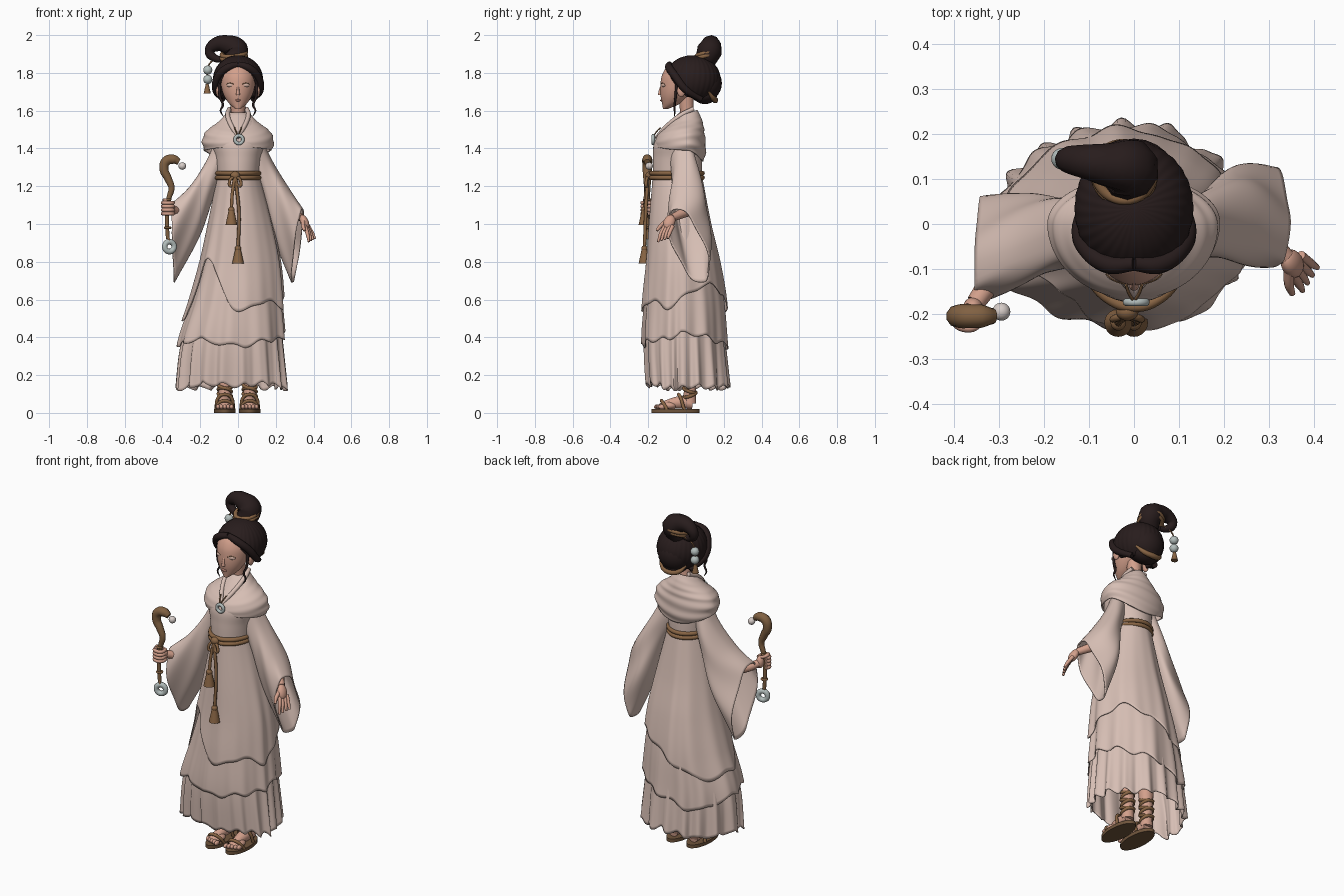
import bpy, bmesh, math
from math import sin, cos, pi, tau, radians, degrees
from mathutils import Vector

default = bpy.data.objects.get("Cube")
if default:
    bpy.data.objects.remove(default, do_unlink=True)


def colour(name, *rgb):
    m = bpy.data.materials.new(name)
    m.use_nodes = True
    m.diffuse_color = (*rgb, 1)
    m.node_tree.nodes["Principled BSDF"].inputs["Base Color"].default_value = (*rgb, 1)
    return m


cloth = colour("linen", .68, .52, .46)
skin = colour("skin", .65, .35, .26)
hair = colour("dark_hair", .021, .012, .012)
wood = colour("wood", .22, .12, .055)
cord = colour("cord", .25, .13, .058)
jade = colour("jade", .45, .51, .5)
pearl = colour("pearl", .68, .61, .58)
sole = colour("sole_leather", .16, .09, .045)
eye = colour("eyelid", .68, .46, .38)
lip = colour("lips", .55, .25, .19)


def finish(ob, name, mat, angle=50):
    ob.name = ob.data.name = name
    ob.data.materials.clear()
    ob.data.materials.append(mat)
    bpy.ops.object.select_all(action='DESELECT')
    ob.select_set(True)
    bpy.context.view_layer.objects.active = ob
    bpy.ops.object.shade_smooth_by_angle(angle=radians(angle))
    return ob


def spline(table, x):
    """Smooth interpolation of rows (key, values...)."""
    n = len(table) - 1
    i = next((k for k in range(n) if x <= table[k + 1][0]), n - 1)
    a, b = table[i], table[i + 1]
    before, after = table[max(i - 1, 0)], table[min(i + 2, n)]
    w = b[0] - a[0]
    t = min(max((x - a[0]) / w, 0), 1)
    out = []
    for k in range(1, len(a)):
        m = (b[k] - before[k]) / (b[0] - before[0]) * w
        q = (after[k] - a[k]) / (after[0] - a[0]) * w
        d = b[k] - a[k]
        out.append(a[k] + t * m + t * t * (3 * d - 2 * m - q) + t ** 3 * (m + q - 2 * d))
    return out


def sheet(name, f, around, along, mat, thick=0, cap=False):
    """Closed-around surface from f(angle, v)."""
    bm = bmesh.new()
    rings = [[bm.verts.new(f(tau * j / around, i / along)) for j in range(around)]
             for i in range(along + 1)]
    for low, high in zip(rings, rings[1:]):
        for j in range(around):
            k = (j + 1) % around
            bm.faces.new((low[j], low[k], high[k], high[j]))
    if cap:
        bm.faces.new(rings[0])
        bm.faces.new(rings[-1])
    bmesh.ops.remove_doubles(bm, verts=bm.verts, dist=1e-5)
    bmesh.ops.recalc_face_normals(bm, faces=bm.faces)
    me = bpy.data.meshes.new(name)
    bm.to_mesh(me)
    bm.free()
    ob = bpy.data.objects.new(name, me)
    bpy.context.collection.objects.link(ob)
    if thick:
        mod = ob.modifiers.new("thickness", 'SOLIDIFY')
        mod.thickness = thick
    return finish(ob, name, mat)


def loft(name, rows, mat, along=24):
    """Stack of ellipses: height, half width, centre y, half depth."""
    def f(a, v):
        z = rows[0][0] + (rows[-1][0] - rows[0][0]) * v
        hx, cy, hy = spline(rows, z)
        return hx * cos(a), cy + hy * sin(a), z
    return sheet(name, f, 40, along, mat, cap=True)


def tube(name, points, mat, radius=1.0, cyclic=False):
    """Round tube through points (x, y, z, optional radius)."""
    cu = bpy.data.curves.new(name, 'CURVE')
    cu.dimensions = '3D'
    cu.bevel_depth, cu.bevel_resolution, cu.resolution_u = 1, 3, 6
    cu.use_fill_caps = True
    s = cu.splines.new('BEZIER')
    s.bezier_points.add(len(points) - 1)
    s.use_cyclic_u = cyclic
    for b, p in zip(s.bezier_points, points):
        b.co = p[:3]
        b.radius = p[3] if len(p) > 3 else radius
        b.handle_left_type = b.handle_right_type = 'AUTO'
    ob = bpy.data.objects.new(name, cu)
    bpy.context.collection.objects.link(ob)
    bpy.ops.object.select_all(action='DESELECT')
    ob.select_set(True)
    bpy.context.view_layer.objects.active = ob
    bpy.ops.object.convert(target='MESH')
    return finish(bpy.context.object, name, mat)


def ball(name, loc, size, mat, rot=(0, 0, 0)):
    bpy.ops.mesh.primitive_uv_sphere_add(segments=24, ring_count=14, location=loc, rotation=rot)
    bpy.context.object.scale = size if isinstance(size, tuple) else (size,) * 3
    return finish(bpy.context.object, name, mat)


def ring(name, loc, major, minor, mat, rot=(0, 0, 0)):
    bpy.ops.mesh.primitive_torus_add(location=loc, rotation=rot, major_radius=major,
                                     minor_radius=minor, major_segments=36, minor_segments=10)
    return finish(bpy.context.object, name, mat)


def cone(name, loc, bottom, top, depth, mat, sides=20):
    bpy.ops.mesh.primitive_cone_add(vertices=sides, radius1=bottom, radius2=top,
                                    depth=depth, location=loc)
    return finish(bpy.context.object, name, mat)


# Skirt: height, right, left, front and back half sizes about y = -0.03
BODY = [(.1, .315, .26, .165, .26), (.37, .31, .25, .195, .25), (.6, .25, .24, .19, .24),
        (.8, .2, .225, .175, .21), (1, .16, .185, .165, .165), (1.27, .11, .115, .148, .115)]


def skirt(name, top, hem, pleats, depth, start, end):
    def f(a, v):
        low = spline(hem, degrees(a))[0] + .012 * sin(pleats * a + 1) + .008 * sin(5 * a)
        z = top + (low - top) * v
        right, left, front, back = spline(BODY, z)
        fold = sin(pleats * a + 1.6 * sin(3 * a)) + .2 * sin(2 * pleats * a + 2)
        r = start + (end - start) * v + depth * (.15 + v ** 1.4) * fold - .03 * v * cos(a - .9)
        return ((left if cos(a) > 0 else right) * cos(a) * r,
                -.03 + (back if sin(a) > 0 else front) * sin(a) * r, z)
    sheet(name, f, 220, 36, cloth, .005)


skirt("underskirt", .75, [(0, .13), (90, .14), (180, .13), (270, .15), (360, .13)], 17, .042, .86, 1)
skirt("middle_skirt", 1, [(0, .42), (60, .38), (120, .3), (180, .36), (225, .38),
                          (270, .36), (315, .38), (360, .42)], 11, .03, .9, 1.01)
skirt("wrap_skirt", 1.27, [(0, .6), (45, .68), (90, .58), (140, .47), (175, .49), (198, .56),
                           (218, .82), (240, .72), (270, .55), (310, .59), (335, .56),
                           (360, .6)], 9, .026, .98, 1.03)

# Bodice, neck and head
loft("bodice", [(1.23, .11, -.045, .13), (1.35, .122, -.045, .13), (1.44, .138, -.045, .12),
                (1.53, .1, -.015, .08), (1.59, .05, .008, .045)], cloth)
tube("neck", [(0, .02, 1.5, .043), (0, .005, 1.6, .038), (0, 0, 1.68, .042)], skin)
loft("head", [(1.61, .014, -.108, .014), (1.635, .045, -.08, .046), (1.68, .074, -.055, .08),
              (1.73, .089, -.036, .1), (1.79, .092, -.02, .106), (1.84, .07, -.005, .085),
              (1.87, .02, 0, .02)], skin)
tube("nose", [(0, -.129, 1.735, .005), (0, -.138, 1.7, .008), (0, -.138, 1.684, .011)], skin)
ball("lips", (0, -.13, 1.655), (.016, .007, .006), lip)
for side in (-1, 1):
    ball("eye", (side * .042, -.119, 1.735), (.021, .009, .01), eye, (0, 0, side * .35))
    tube("lash", [(side * .022, -.133, 1.74), (side * .042, -.127, 1.747),
                  (side * .063, -.111, 1.739)], cord, .0015)
    ball("ear", (side * .103, -.025, 1.705), (.014, .022, .033), skin)

# Hair shell swept back from the face
HAIRLINE = [(0, 60), (20, 67), (40, 88), (55, 108), (75, 136), (180, 148)]


def hair_shell(a, v):
    phi = radians(spline(HAIRLINE, degrees(min(a, tau - a)))[0]) * v
    r = 1 + .006 * sin(30 * a + 3 * phi) * sin(phi)
    return (.132 * r * sin(phi) * sin(a), .035 - .148 * r * sin(phi) * cos(a),
            1.765 + .128 * r * cos(phi))


sheet("hair_shell", hair_shell, 180, 30, hair, .02)
ball("hair_back", (0, .09, 1.745), (.1, .1, .1), hair)
ball("low_bun", (0, .1, 1.685), (.075, .065, .05), hair)
for side in (-1, 1):
    tube("hair_front_roll", [(0, -.088, 1.845, .016), (side * .055, -.09, 1.828, .021),
                             (side * .104, -.055, 1.78, .021), (side * .118, -.005, 1.715, .02),
                             (side * .08, .08, 1.66, .015)], hair)
    tube("loose_strand", [(side * .098, -.05, 1.74, .008), (side * .095, -.055, 1.67, .007),
                          (side * .08, -.06, 1.63, .006), (side * .092, -.06, 1.6, .005),
                          (side * .078, -.06, 1.57, .002)], hair)
tube("back_comb", [(-.085, .12, 1.7, .006), (-.05, .145, 1.665, .014), (0, .155, 1.655, .016),
                   (.05, .145, 1.665, .014), (.085, .12, 1.7, .006)], cord)

# Curled topknot with band and hanging beads
tube("topknot", [(-.02, .1, 1.86, .055), (-.012, .125, 1.92, .067), (-.06, .132, 1.95, .05),
                 (-.12, .14, 1.948, .037), (-.15, .142, 1.91, .026), (-.12, .13, 1.877, .02),
                 (-.075, .12, 1.87, .016)], hair)
for lift in (0, .017):
    ring("topknot_band", (-.022, .11 + lift / 3, 1.885 + lift), .064, .012, cord, (.25, -.12, 0))
tube("bead_string", [(-.09, .14, 1.88), (-.15, .145, 1.85), (-.163, .145, 1.74)], cord, .004)
for z in (1.815, 1.765):
    ball("bead", (-.16, .145, z), .024, jade)
cone("bead_tassel", (-.163, .145, 1.715), .019, .008, .05, cord)

# Draped shawl: half width, front and back depth, side, front and back height
SHAWL = [(0, .058, .05, .06, 1.59, 1.54, 1.605), (.3, .1, .105, .085, 1.545, 1.51, 1.55),
         (.65, .172, .15, .1, 1.487, 1.47, 1.47), (.85, .19, .165, .105, 1.435, 1.435, 1.39),
         (1, .18, .166, .095, 1.39, 1.41, 1.33)]


def shawl(a, v):
    hx, front, back, z, zf, zb = spline(SHAWL, v)
    s = sin(a)
    z += ((zb if s > 0 else zf) - z) * s * s
    r = 1 + (.018 + .016 * s) * v * sin(34 * v + 3 * s + 2 * cos(a))
    return hx * cos(a) * r, (back if s > 0 else front) * s * r, z


sheet("shawl", shawl, 96, 48, cloth, .008)
for side in (-1, 1):
    tube("collar_fold", [(side * .045, .04, 1.61, .012), (side * .055, -.02, 1.58, .013),
                         (side * .035, -.1, 1.52, .012), (side * -.005, -.16, 1.455, .009)], cloth)
    tube("pendant_cord", [(side * .018, -.135, 1.51), (side * .011, -.155, 1.49),
                          (0, -.172, 1.465)], cord, .0035)
ring("pendant", (.005, -.174, 1.447), .021, .009, jade, (pi / 2, 0, 0))

# Belt, knot and tasselled cords
for z in (1.245, 1.269):
    tube("belt", [(.113 * cos(k * tau / 12), -.048 + .136 * sin(k * tau / 12), z)
                  for k in range(12)], cord, .012, True)
ball("belt_knot", (-.015, -.195, 1.256), (.025, .02, .022), cord)
for side in (-1, 1):
    tube("belt_bow", [(-.015, -.2, 1.255), (side * .028 - .015, -.21, 1.23),
                      (side * .024 - .015, -.21, 1.2), (-.015, -.2, 1.25)], cord, .008)
for x, end in ((-.035, 1.075), (0, .87)):
    tube("belt_cord", [(-.015, -.203, 1.25), (x + .005, -.213, (end + 1.25) / 2),
                       (x, -.22, end)], cord, .009)
    ball("tassel_knot", (x, -.22, end), .017, cord)
    cone("tassel", (x, -.22, end - .042), .031, .015, .075, cord)

# Hanging sleeves: top point, bottom point, half width
LEFT = [(0, .1, -.03, 1.5, .06, -.03, 1.3, .06), (.33, .182, -.01, 1.33, .125, .01, 1.17, .075),
        (.66, .268, -.02, 1.19, .19, .06, .93, .095), (1, .342, -.05, 1.08, .285, .08, .69, .085)]
RIGHT = [(0, -.1, -.03, 1.5, -.06, -.03, 1.3, .06), (.33, -.165, -.03, 1.34, -.12, -.01, 1.17, .075),
         (.66, -.255, -.065, 1.2, -.2, 0, .94, .09), (1, -.355, -.105, 1.105, -.335, -.01, .69, .1)]


def sleeve(name, rows, skew):
    def f(a, v):
        p = spline(rows, v)
        top, bottom = Vector(p[:3]), Vector(p[3:6])
        wave = 1 + .1 * v * sin(4 * a + 7 * v)
        across = math.copysign(abs(sin(a)) ** .75, sin(a)) * p[6] * wave
        return (top + bottom) / 2 + (top - bottom) / 2 * cos(a) + Vector((skew, 1, 0)) * across
    sheet(name, f, 64, 36, cloth, .007)


sleeve("left_sleeve", LEFT, .2)
sleeve("right_sleeve", RIGHT, 0)

# Left hand, open
tube("left_forearm", [(.26, .01, 1.07, .03), (.31, -.045, 1.045, .023), (.338, -.075, 1.033, .02)], skin)
ball("left_palm", (.352, -.088, 1.01), (.022, .03, .042), skin, (-.35, -.4, 0))
for k in range(4):
    tube("left_finger", [(.353 + .006 * k, -.112 + .014 * k, .99, .011),
                         (.367 + .009 * k, -.133 + .015 * k, .95, .01),
                         (.375 + .011 * k, -.148 + .017 * k, .905 + .006 * k, .006)], skin)
tube("left_thumb", [(.345, -.1, 1.02, .012), (.345, -.135, .99, .011), (.352, -.155, .965, .007)], skin)

# Crooked staff with pearl and ring
Y = -.205
tube("staff", [(-.372, Y, .92, .01), (-.376, Y, 1.05, .012), (-.365, Y, 1.14, .014),
               (-.352, Y, 1.19, .017), (-.37, Y, 1.24, .021), (-.392, Y, 1.29, .025),
               (-.38, Y, 1.333, .027), (-.34, Y, 1.342, .026), (-.312, Y, 1.328, .017)], wood)
ball("staff_pearl", (-.295, Y + .01, 1.307), .02, pearl)
for z in (.98, 1.13):
    ring("staff_binding", (-.372, Y, z), .014, .006, cord)
tube("staff_loop", [(-.372, Y, .94), (-.364, Y - .008, .91)], cord, .006)
ring("staff_ring", (-.363, Y, .88), .026, .015, jade, (pi / 2, 0, .3))

# Right hand, gripping the staff
tube("right_forearm", [(-.26, -.06, 1.06, .03), (-.32, -.13, 1.065, .025), (-.352, -.175, 1.08, .021)], skin)
ball("right_palm", (-.358, -.185, 1.085), (.022, .022, .036), skin)
for k in range(4):
    z = 1.055 + .019 * k
    tube("right_finger", [(-.345, -.185, z), (-.348, -.222, z), (-.375, -.231, z),
                          (-.398, -.215, z), (-.392, -.192, z)], skin, .01)
tube("right_thumb", [(-.365, -.185, 1.115), (-.39, -.2, 1.125), (-.385, -.225, 1.125)], skin, .01)

# Legs, feet and strapped sandals
for side, x in ((-1, -.07), (1, .062)):
    tube("leg", [(x, .02, .05, .036), (x, .02, .13, .033), (x, .01, .4, .05)], skin)
    tube("foot", [(x, .035, .05, .032), (x, -.03, .056, .035), (x, -.11, .042, .025)], skin)
    ball("forefoot", (x, -.095, .038), (.043, .05, .024), skin)
    for k in range(5):
        ball("toe", (x + side * (k * .018 - .036), -.15 + .006 * k, .032),
             (.011, .02, .013), skin)
    base = cone("sandal_sole", (x, -.055, .01), 1, 1, 1, sole, 40)
    base.scale = (.057, .127, .02)
    for y, top in ((-.12, .065), (-.03, .098)):
        tube("sandal_strap", [(x - .047, y + .02, .018), (x - .032, y, top - .014), (x, y - .01, top),
                              (x + .032, y, top - .014), (x + .047, y + .02, .018)], cord, .009)
    for k in range(6):
        ring("ankle_strap", (x, .02, .095 + .024 * k), .035, .009, cord, (.35 * (-1) ** k, .2, 0))
